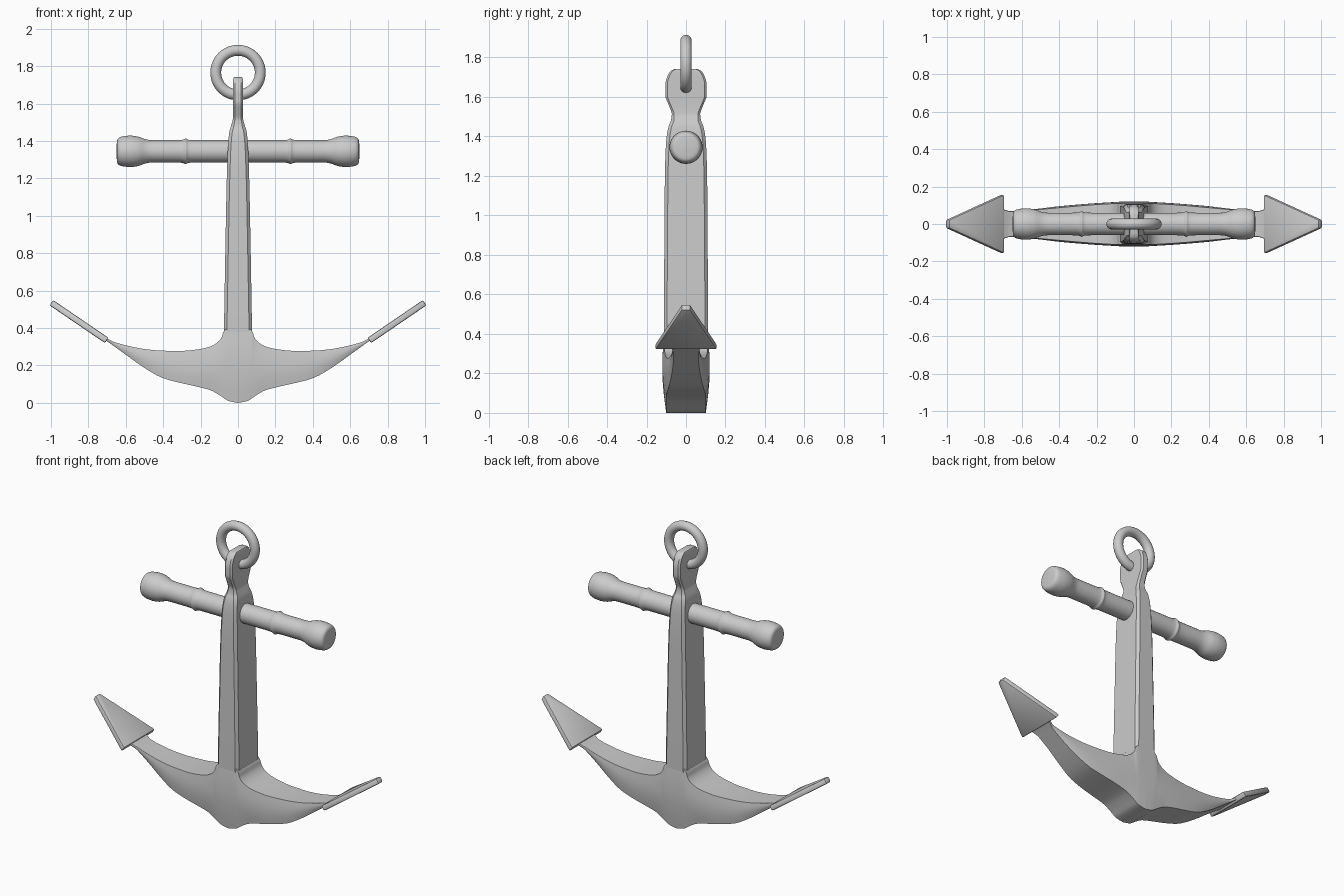
import bpy, bmesh, math
from mathutils import Vector

if "Cube" in bpy.data.objects:
    bpy.data.objects.remove(bpy.data.objects["Cube"])


def finish(bm, name, angle=35):
    bmesh.ops.recalc_face_normals(bm, faces=bm.faces)
    me = bpy.data.meshes.new(name)
    bm.to_mesh(me)
    bm.free()
    ob = bpy.data.objects.new(name, me)
    bpy.context.collection.objects.link(ob)
    bpy.ops.object.select_all(action='DESELECT')
    ob.select_set(True)
    bpy.context.view_layer.objects.active = ob
    bpy.ops.object.shade_smooth_by_angle(angle=math.radians(angle))
    return ob


def loft(name, rings, angle=35):
    """Skin a list of closed rings and cap both ends."""
    bm = bmesh.new()
    vs = [[bm.verts.new(p) for p in r] for r in rings]
    n = len(rings[0])
    for a, b in zip(vs, vs[1:]):
        for i in range(n):
            j = (i + 1) % n
            bm.faces.new((a[i], a[j], b[j], b[i]))
    bm.faces.new(vs[0])
    bm.faces.new(vs[-1])
    return finish(bm, name, angle)


def smooth_rows(rows, steps=4):
    """Catmull-Rom style refinement of a table of section values."""
    out = []
    for i in range(len(rows) - 1):
        p0, p1 = rows[max(i - 1, 0)], rows[i]
        p2, p3 = rows[i + 1], rows[min(i + 2, len(rows) - 1)]
        for s in range(steps):
            t = s / steps
            row = []
            for a, b, c, d in zip(p0, p1, p2, p3):
                h = c - b
                # limited tangents avoid overshoot
                m = [0 if u * v <= 0 else 2 * u * v / (u + v)
                     for u, v in ((b - a, h), (h, d - c))]
                row.append(b + m[0] * t * (1 - t) ** 2 - m[1] * t * t * (1 - t)
                           + h * (3 * t * t - 2 * t ** 3))
            out.append(row)
    return out + [list(rows[-1])]


# Shank with flattened eye: z, half x, half y
shank = smooth_rows([
    (0.15, .078, .112), (0.45, .074, .112), (0.80, .068, .110), (1.20, .060, .107),
    (1.38, .053, .100), (1.45, .046, .088), (1.485, .036, .075), (1.515, .028, .072),
    (1.56, .026, .088), (1.61, .026, .105), (1.66, .026, .105), (1.71, .026, .092),
    (1.735, .025, .072), (1.742, .022, .055)])


def shank_ring(z, hx, hy):
    c = min(.016, hx * .4)
    q = [(hx, -hy + c), (hx, hy - c), (hx - c, hy), (-hx + c, hy),
         (-hx, hy - c), (-hx, -hy + c), (-hx + c, -hy), (hx - c, -hy)]
    return [(x, y, z) for x, y in q]


loft("shank", [shank_ring(*r) for r in shank], 40)

# Crown and arms: x, bottom z, top z, half y at bottom, middle, top
half = smooth_rows([
    (0, 0, .40, .100, .120, .110), (.05, .010, .40, .100, .120, .110),
    (.078, .027, .38, .100, .119, .110), (.088, .034, .35, .100, .118, .110),
    (.108, .047, .325, .100, .117, .109), (.145, .067, .303, .100, .115, .107),
    (.21, .085, .287, .100, .111, .103), (.30, .105, .278, .096, .104, .096),
    (.40, .132, .279, .087, .095, .087), (.50, .187, .288, .074, .083, .078),
    (.60, .258, .308, .064, .072, .070), (.66, .301, .325, .063, .068, .067),
    (.685, .319, .336, .070, .074, .073), (.72, .343, .356, .085, .087, .086)], 3)


def arm_ring(x, zb, zt, wb, wm, wt):
    side = []
    for i in range(9):
        t = i / 8
        base = wb + (wt - wb) * t
        bulge = (wm - (wb + wt) / 2) * math.sin(math.pi * t)
        side.append((base + bulge, zb + (zt - zb) * t))
    return [(x, y, z) for y, z in side] + [(x, -y, z) for y, z in reversed(side)]


rows = [[-r[0]] + r[1:] for r in reversed(half[1:])] + half
loft("crown_and_arms", [arm_ring(*r) for r in rows], 40)

# Flukes: bevelled arrowhead plates
for s, name in ((1, "fluke_right"), (-1, "fluke_left")):
    u = Vector((.826 * s, 0, .563))
    n = Vector((-.563 * s, 0, .826))
    base = Vector((.702 * s, 0, .334))
    length = .358
    plan = [(0, -.157), (length, -.022), (length, .022), (0, .157)]
    bm = bmesh.new()
    lo, hi = [[bm.verts.new(base + u * a + Vector((0, b, 0)) + n * h) for a, b in plan]
              for h in (-.017, .017)]
    bm.faces.new(lo)
    bm.faces.new(hi)
    for i in range(4):
        j = (i + 1) % 4
        bm.faces.new((lo[i], lo[j], hi[j], hi[i]))
    bmesh.ops.bevel(bm, geom=bm.edges[:], offset=.008, segments=2, profile=.5,
                    affect='EDGES')
    finish(bm, name, 30)

# Stock: turned bar with collars and knobs: x, radius
stock_half = smooth_rows([(0, .060), (.22, .060), (.265, .062), (.28, .069), (.295, .062),
                          (.34, .060), (.46, .060), (.495, .065), (.535, .079), (.575, .084),
                          (.61, .081), (.635, .074), (.646, .060), (.649, .03), (.65, .004)], 3)
stock = [(-x, r) for x, r in reversed(stock_half[1:])] + [tuple(r) for r in stock_half]
loft("stock", [[(x, r * math.cos(i * math.tau / 40), 1.345 + r * math.sin(i * math.tau / 40))
                for i in range(40)] for x, r in stock], 40)

# Ring through the eye
bpy.ops.mesh.primitive_torus_add(major_radius=.119, minor_radius=.029, major_segments=56,
                                 minor_segments=20, location=(0, 0, 1.766),
                                 rotation=(math.pi / 2, 0, 0))
ring = bpy.context.object
ring.name = "ring"
bpy.ops.object.shade_smooth_by_angle(angle=math.radians(40))
